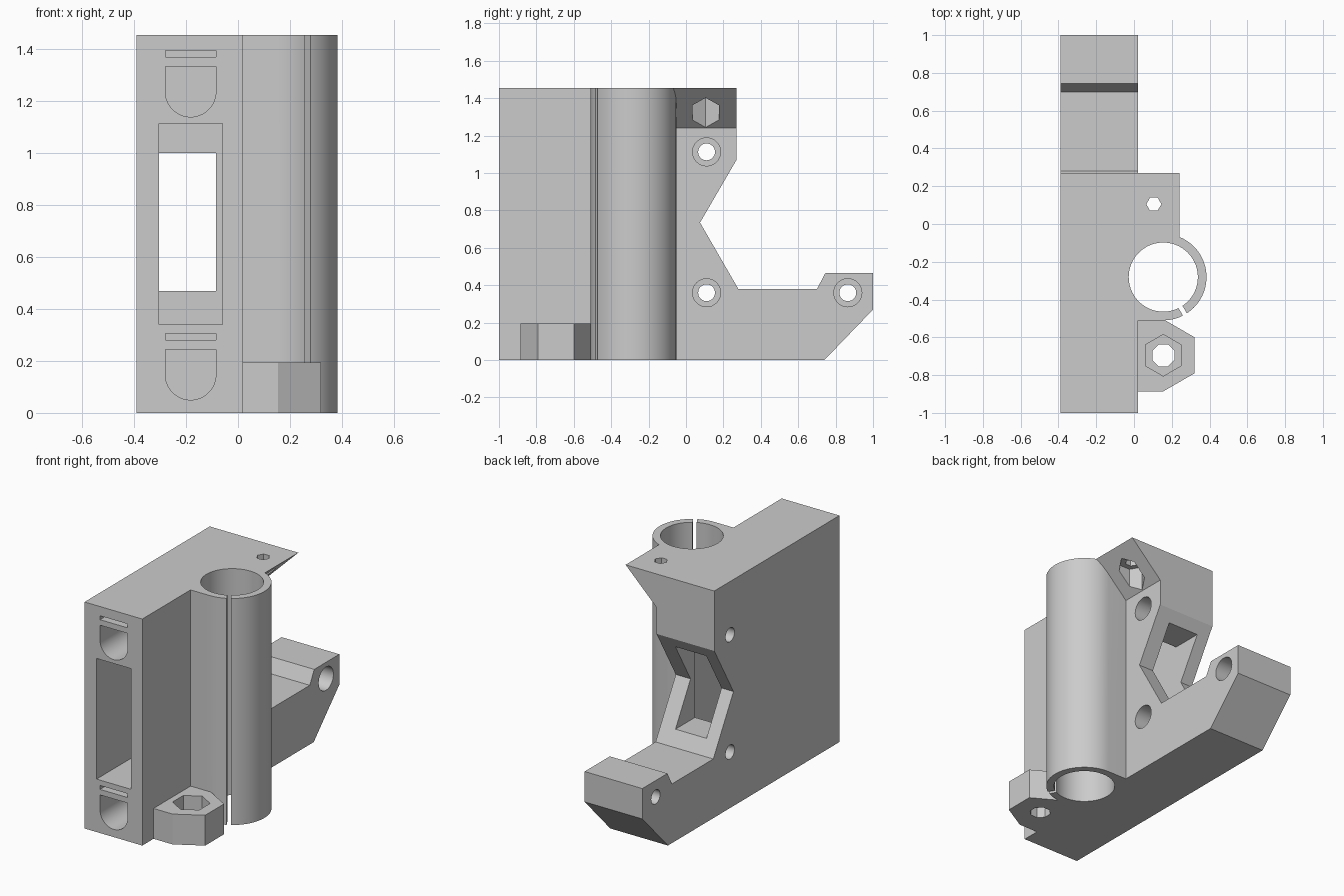
import bpy, bmesh, math

cube = bpy.data.objects.get("Cube")
if cube:
    bpy.data.objects.remove(cube, do_unlink=True)

H = 1.455                    # overall height
LEFT, RIGHT = -0.39, 0.02    # main plate thickness
ROD = (0.155, -0.281)        # vertical rod centre
ROD_OUT, ROD_IN = 0.229, 0.183
NUT = (0.155, -0.695)        # nut tab centre

grey = bpy.data.materials.new("plain grey")
grey.use_nodes = True
grey.diffuse_color = (0.6, 0.6, 0.6, 1)
grey.node_tree.nodes["Principled BSDF"].inputs["Base Color"].default_value = (0.6, 0.6, 0.6, 1)


def prism(name, profile, axis, lo, hi):
    """Extrude a 2D outline along an axis from lo to hi."""
    place = {"x": lambda a, b, t: (t, a, b),
             "y": lambda a, b, t: (a, t, b),
             "z": lambda a, b, t: (a, b, t)}[axis]
    bm = bmesh.new()
    rings = [[bm.verts.new(place(a, b, t)) for a, b in profile] for t in (lo, hi)]
    n = len(profile)
    bm.faces.new(rings[0])
    bm.faces.new(rings[1])
    for i in range(n):
        j = (i + 1) % n
        bm.faces.new((rings[0][i], rings[0][j], rings[1][j], rings[1][i]))
    bmesh.ops.recalc_face_normals(bm, faces=bm.faces)
    mesh = bpy.data.meshes.new(name)
    bm.to_mesh(mesh)
    bm.free()
    mesh.materials.append(grey)
    obj = bpy.data.objects.new(name, mesh)
    bpy.context.collection.objects.link(obj)
    return obj


def arc(centre, radius, start, end, steps):
    angles = [math.radians(start + (end - start) * i / steps) for i in range(steps + 1)]
    return [(centre[0] + radius * math.cos(a), centre[1] + radius * math.sin(a)) for a in angles]


def ngon(centre, radius, sides, turn=0):
    return arc(centre, radius, turn, turn + 360, sides)[:-1]


def rect(a0, a1, b0, b1):
    return [(a0, b0), (a1, b0), (a1, b1), (a0, b1)]


def combine(target, tool, operation):
    mod = target.modifiers.new(tool.name, "BOOLEAN")
    mod.operation = operation
    mod.solver = "EXACT"
    mod.object = tool
    bpy.context.view_layer.objects.active = target
    bpy.ops.object.modifier_apply(modifier=mod.name)
    bpy.data.objects.remove(tool, do_unlink=True)


# Main plate with notched back and foot
bracket = prism("bracket_body", [
    (-1, 0), (0.74, 0), (1, 0.27), (1, 0.465), (0.745, 0.465), (0.70, 0.38),
    (0.28, 0.38), (0.075, 0.735), (0.27, 1.07), (0.27, H), (-1, H)], "x", LEFT, RIGHT)

inner = -0.04   # side parts reach slightly into the plate

# Vertical rod holder: half-round sleeve blended into the plate
sleeve = arc(ROD, ROD_OUT, -90, 90, 40)
sleeve += [(inner, ROD[1] + ROD_OUT), (inner, ROD[1] - ROD_OUT)]
combine(bracket, prism("rod_sleeve", sleeve, "z", 0, H), "UNION")

# Sloped ear at the top
ear = [(inner, H), (0.24, H), (RIGHT, 1.24), (inner, 1.18)]
combine(bracket, prism("top_ear", ear, "y", -0.12, 0.27), "UNION")

# Nut tab at the bottom
tab = arc(NUT, 0.191, -90, 90, 3) + [(inner, NUT[1] + 0.191), (inner, NUT[1] - 0.191)]
combine(bracket, prism("nut_tab", tab, "z", 0, 0.195), "UNION")


def cut(name, profile, axis, lo, hi):
    combine(bracket, prism(name, profile, axis, lo, hi), "DIFFERENCE")


# Rod bore and clamping slit
cut("rod_bore", ngon(ROD, ROD_IN, 72), "z", -0.1, H + 0.1)
d = math.radians(-60)
ux, uy = math.cos(d), math.sin(d)
slit = [(ROD[0] + ux * r - uy * w, ROD[1] + uy * r + ux * w)
        for r, w in ((0.1, -0.012), (0.26, -0.012), (0.26, 0.012), (0.1, 0.012))]
cut("sleeve_slit", slit, "z", -0.1, H + 0.1)

# Nut pocket and bolt hole in the tab
cut("tab_pocket", ngon(NUT, 0.11, 6, 90), "z", 0.09, 0.3)
cut("tab_hole", ngon(NUT, 0.063, 8, 22.5), "z", -0.1, 0.3)

# Nut pocket and screw hole in the ear
EAR = (0.105, 0.105)
cut("ear_pocket", ngon(EAR, 0.081, 6), "z", 1.1, 1.402)
cut("ear_hole", ngon(EAR, 0.04, 6), "z", 1.3, H + 0.1)

# Belt cavity from the front, narrower window at the back
cut("belt_cavity", rect(-0.305, -0.06, 0.34, 1.115), "y", -1.1, 0.03)
cut("belt_window", rect(-0.305, -0.085, 0.47, 1.0), "y", -0.1, 0.5)

# Rod sockets with relief slots
r = 0.0975
for z in (1.2375, 0.1475):
    socket = arc((-0.1825, z), r, 180, 360, 28)
    socket += [(-0.1825 + r, z + r), (-0.1825 - r, z + r)]
    cut("rod_socket", socket, "y", -1.1, 0.0)
    cut("relief_slot", rect(-0.1825 - r, -0.1825 + r, z + 0.133, z + 0.158), "y", -1.1, 0.0)

# Counterbored screw holes through the plate
for centre in ((0.11, 1.113), (0.11, 0.36), (0.865, 0.36)):
    cut("screw_head", ngon(centre, 0.075, 32), "x", -0.2, 0.1)
    cut("screw_hole", ngon(centre, 0.045, 32), "x", -0.5, 0.1)

# Smooth the round walls, keep edges sharp
bpy.ops.object.select_all(action="DESELECT")
bracket.select_set(True)
bpy.context.view_layer.objects.active = bracket
bpy.ops.object.shade_smooth_by_angle(angle=math.radians(25))
